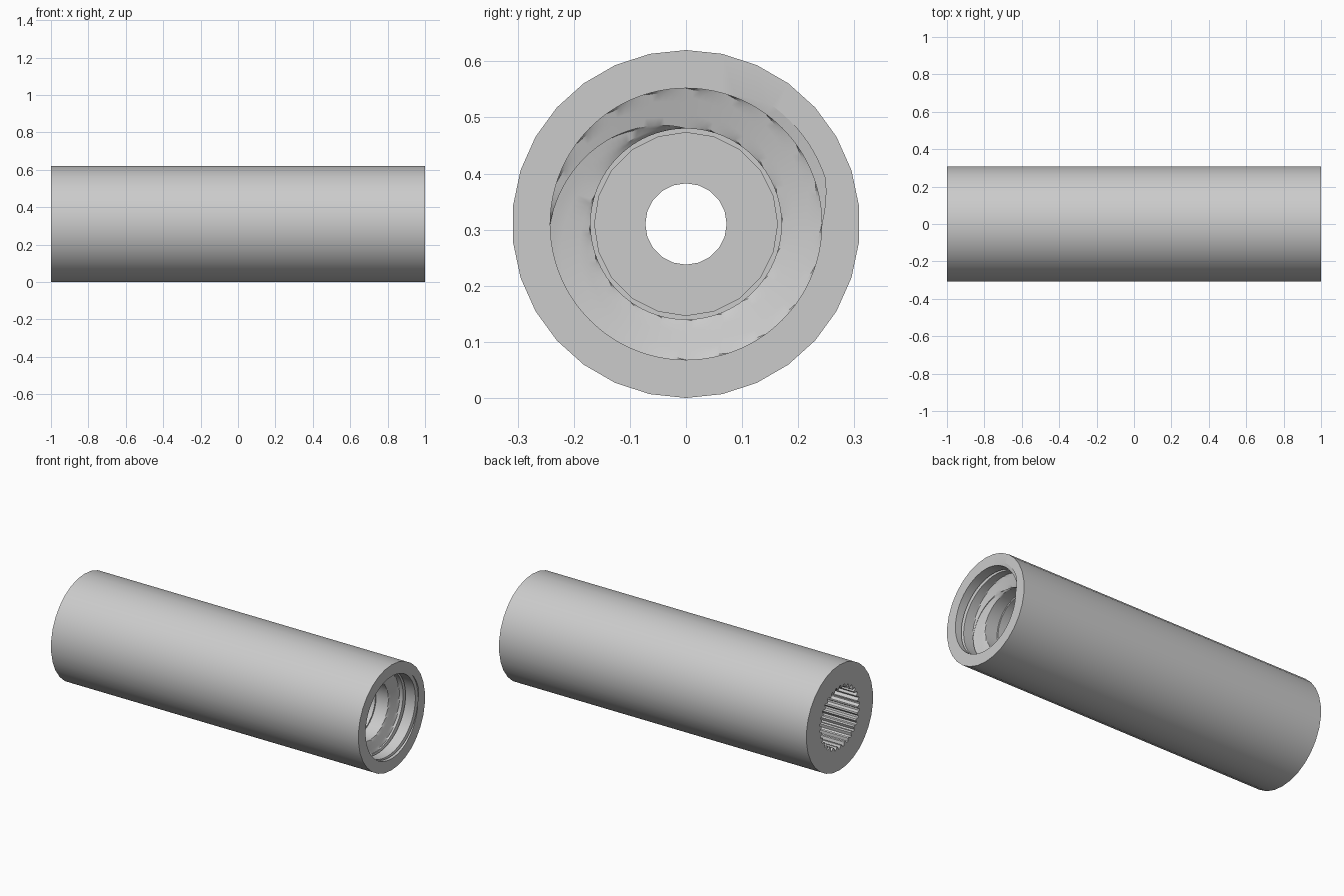
import bpy
import bmesh
from math import cos, sin, pi

cube = bpy.data.objects.get("Cube")
if cube:
    bpy.data.objects.remove(cube, do_unlink=True)

AXIS_Z = 0.31
COLUMNS = 120
PITCH, MOUTH_DEPTH, ROWS_PER_TURN = 0.08, 0.16, 20

metal = bpy.data.materials.new("grey metal")
metal.use_nodes = True
grey = (0.6, 0.6, 0.6, 1)
metal.diffuse_color = grey
metal.node_tree.nodes["Principled BSDF"].inputs["Base Color"].default_value = grey

bm = bmesh.new()


def point(x, r, turn):
    """Vertex at a fraction of a turn, counted from the top."""
    a = pi / 2 + 2 * pi * turn
    return bm.verts.new((x, r * cos(a), AXIS_Z + r * sin(a)))


def ring(count, x, radius):
    return [point(x, radius(i) if callable(radius) else radius, i / count)
            for i in range(count)]


def join(a, b):
    """Joins two rings; the finer count is a multiple of the coarser."""
    if len(a) > len(b):
        a, b = b, a
    n, step = len(a), len(b) // len(a)
    for i in range(n):
        fine = [b[(i * step + k) % len(b)] for k in range(step + 1)]
        bm.faces.new([a[i], *fine, a[(i + 1) % n]])


def mouth_radius(depth, turn):
    """Straight socket, then a shallow ledge, with a helical groove."""
    ledge = min(max((depth - 0.12) / 0.02, 0), 1)
    phase = (depth / PITCH + 0.25 + turn) % 1
    groove = min(max((0.1 - abs(phase - 0.1)) / 0.05, 0), 1)
    fade = min(max((0.15 - depth) / 0.02, 0), 1)
    return 0.242 - 0.072 * ledge + 0.019 * groove * fade


# threaded mouth: rows follow the helix and stop at both ends
rows = []
turns = MOUTH_DEPTH / PITCH + 1
for k in range(round(turns * ROWS_PER_TURN) + 1):
    row = []
    for j in range(COLUMNS + 1):
        t = j / COLUMNS
        d = min(max(PITCH * (k / ROWS_PER_TURN - t), 0), MOUTH_DEPTH)
        row.append(point(1 - d, mouth_radius(d, t), t))
    rows.append(row)
for upper, lower in zip(rows, rows[1:]):
    for j in range(COLUMNS):
        bm.faces.new((upper[j], upper[j + 1], lower[j + 1], lower[j]))

# outer wall and front face
outer_front = ring(30, 1, 0.31)
outer_back = ring(30, -1, 0.31)
join(outer_front, outer_back)
join(outer_front, rows[0][:COLUMNS])


# inner socket, web with a hole, splined bore, back face
def spline(i):
    return 0.185 if i % 4 < 2 else 0.168


chain = [
    rows[-1][:COLUMNS],
    ring(COLUMNS, 0.78, 0.17),
    ring(20, 0.78, 0.163),
    ring(20, 0.6, 0.163),
    ring(20, 0.6, 0.0725),
    ring(20, 0.4, 0.0725),
    ring(COLUMNS, 0.4, spline),
    ring(COLUMNS, -1, spline),
    outer_back,
]
for a, b in zip(chain, chain[1:]):
    join(a, b)

bmesh.ops.remove_doubles(bm, verts=bm.verts, dist=0.00002)
bmesh.ops.recalc_face_normals(bm, faces=bm.faces)
mesh = bpy.data.meshes.new("coupling_sleeve")
bm.to_mesh(mesh)
bm.free()
mesh.materials.append(metal)
sleeve = bpy.data.objects.new("coupling_sleeve", mesh)
bpy.context.collection.objects.link(sleeve)
bpy.context.view_layer.objects.active = sleeve
sleeve.select_set(True)
bpy.ops.object.shade_smooth_by_angle(angle=pi / 6)
